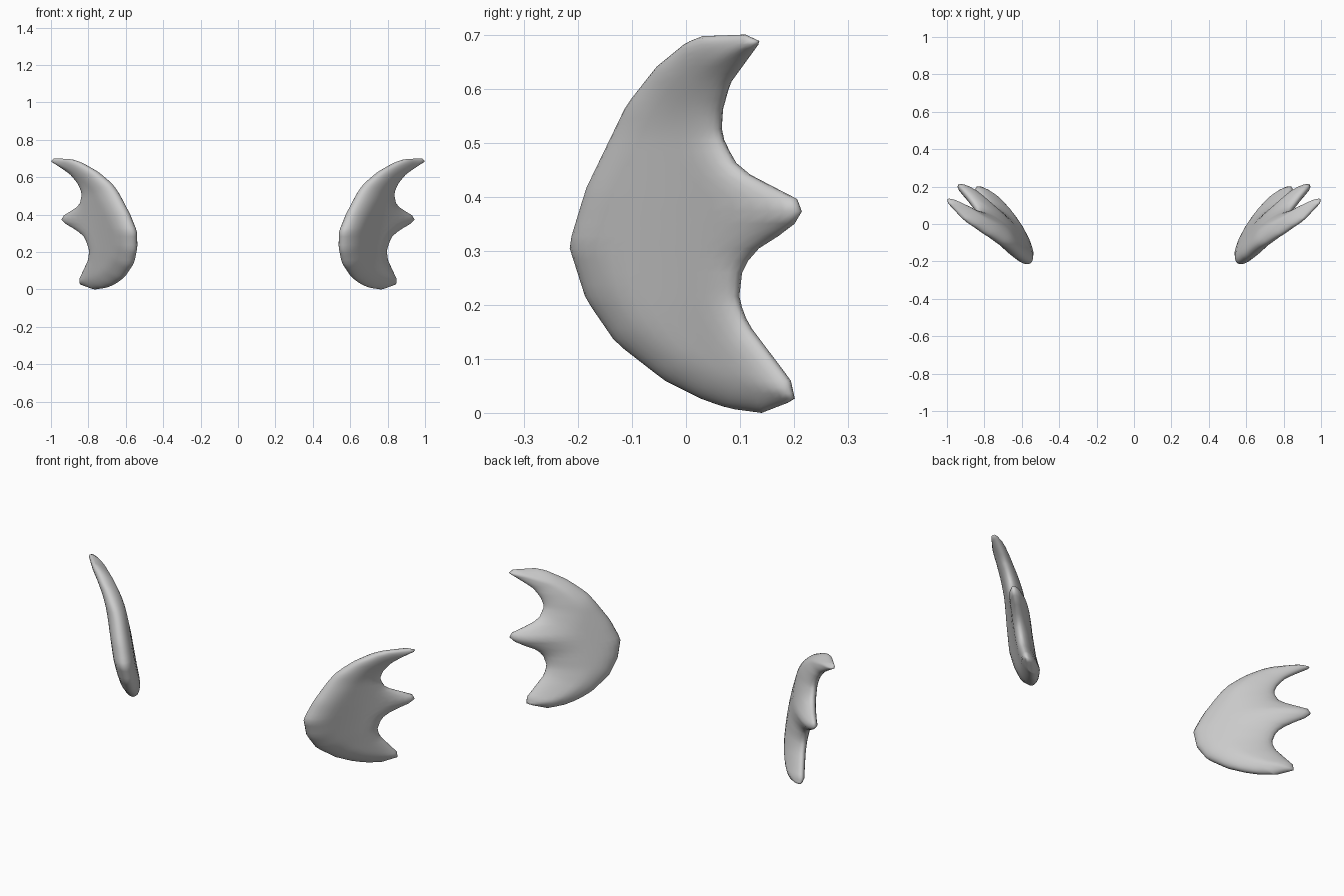
import bpy, bmesh, math
from mathutils import Vector
from mathutils.geometry import intersect_point_line

if "Cube" in bpy.data.objects:
    bpy.data.objects.remove(bpy.data.objects["Cube"])

grey = bpy.data.materials.new("plain grey")
grey.use_nodes = True
colour = (0.6, 0.6, 0.6, 1)
grey.diffuse_color = colour
grey.node_tree.nodes["Principled BSDF"].inputs["Base Color"].default_value = colour

# Fin outline as (y, z), bottom to top: curved leading edge, three-pointed trailing edge
LEAD = [(.14, .0), (.08, .008), (.03, .025), (-.04, .06), (-.13, .13), (-.185, .21),
        (-.217, .31), (-.185, .415), (-.11, .57), (-.055, .64), (0, .685), (.03, .697), (.11, .70)]
TRAIL = [(.14, .0), (.202, .024), (.194, .06), (.115, .165), (.098, .21), (.105, .27),
         (.14, .31), (.185, .335), (.217, .365), (.207, .395), (.12, .44), (.09, .465),
         (.066, .515), (.068, .56), (.082, .61), (.138, .687), (.11, .70)]
EDGES = [(Vector(a), Vector(b)) for line in (LEAD, TRAIL) for a, b in zip(line, line[1:])]
ROWS, COLS = 48, 16
# (direction, bulge, rounding distance) of the outer and inner surface
SIDES = ((1, .052, .07), (-1, .075, .12))


def at_height(line, z):
    for (y0, z0), (y1, z1) in zip(line, line[1:]):
        if z <= z1:
            return y0 + (y1 - y0) * max(0, z - z0) / (z1 - z0)
    return line[-1][0]


def edge_distance(p):
    best = 9
    for a, b in EDGES:
        t = intersect_point_line(p, a, b)[1]
        best = min(best, (p - a.lerp(b, min(1, max(0, t)))).length)
    return best


def ease(i, n):
    return (1 - math.cos(math.pi * i / n)) / 2


def middle_sheet(y, z):
    # slanted sheet, hollowed in the middle, flaring at the top and tucked in at the bottom
    x = .667 + .82 * y + .22 * z + 2 * max(0, z - .5) ** 2
    x -= .02 * (1 - (y / .2) ** 2)
    x -= .25 * max(0, .2 - z) * (y + .2) * .4
    return x + .05 * max(0, -y)


def build_fin(name, side):
    bm = bmesh.new()
    sheets = ([], [])
    for r in range(ROWS + 1):
        z = .7 * ease(r, ROWS)
        y0, y1 = at_height(LEAD, z), at_height(TRAIL, z)
        rows = ([], [])
        for c in range(COLS + 1):
            y = y0 + (y1 - y0) * ease(c, COLS)
            d = edge_distance(Vector((y, z)))
            for row, (s, bulge, reach) in zip(rows, SIDES):
                h = bulge * math.sqrt(max(0, 1 - (1 - min(1, d / reach)) ** 2))
                row.append(bm.verts.new((side * (middle_sheet(y, z) + s * h), y, z)))
        for sheet, row in zip(sheets, rows):
            sheet.append(row)
    for sheet in sheets:
        for a, b in zip(sheet, sheet[1:]):
            for c in range(COLS):
                bm.faces.new((a[c], a[c + 1], b[c + 1], b[c]))
    bmesh.ops.remove_doubles(bm, verts=bm.verts, dist=.0008)
    bmesh.ops.recalc_face_normals(bm, faces=bm.faces)
    for f in bm.faces:
        f.smooth = True
    mesh = bpy.data.meshes.new(name)
    bm.to_mesh(mesh)
    bm.free()
    mesh.materials.append(grey)
    fin = bpy.data.objects.new(name, mesh)
    bpy.context.collection.objects.link(fin)


build_fin("left_fin", 1)
build_fin("right_fin", -1)
